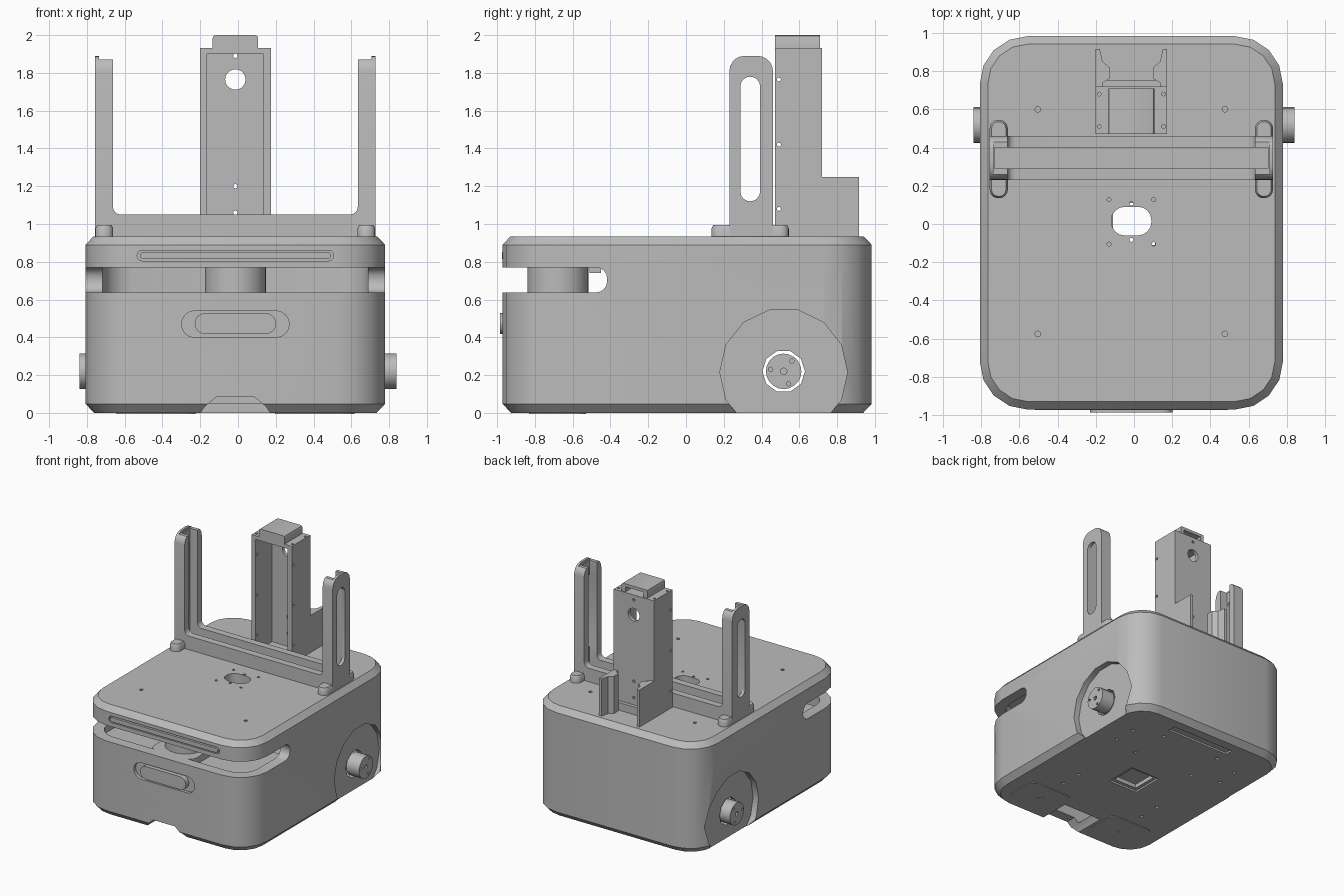
import bpy, bmesh, math

cube = bpy.data.objects.get("Cube")
if cube:
    bpy.data.objects.remove(cube)

grey = bpy.data.materials.new("plain grey")
grey.use_nodes = True
COLOUR = (0.5, 0.5, 0.5, 1)
grey.diffuse_color = COLOUR
grey.node_tree.nodes["Principled BSDF"].inputs["Base Color"].default_value = COLOUR

CX = -0.014      # shared centre line of the body, bracket and mast
parts = []


def rounded(u, v, w, h, r, n=4):
    """Outline of a rounded rectangle centred on (u, v)."""
    pts = []
    for k, (su, sv) in enumerate([(1, 1), (-1, 1), (-1, -1), (1, -1)]):
        for i in range(n + 1):
            a = math.radians(90) * (k + i / n)
            p = (u + su * (w / 2 - r) + r * math.cos(a),
                 v + sv * (h / 2 - r) + r * math.sin(a))
            if not pts or math.dist(p, pts[-1]) > 1e-5:
                pts.append(p)
    if math.dist(pts[0], pts[-1]) < 1e-5:
        pts.pop()
    return pts


def circle(u, v, r, n=16):
    return [(u + r * math.cos(math.tau * i / n), v + r * math.sin(math.tau * i / n))
            for i in range(n)]


def rect(u0, u1, v0, v1):
    return [(u0, v0), (u1, v0), (u1, v1), (u0, v1)]


def loft(name, axis, rings):
    """Join matching outlines, each given with its position along the axis."""
    place = {"x": lambda u, v, w: (w, u, v),
             "y": lambda u, v, w: (u, w, v),
             "z": lambda u, v, w: (u, v, w)}[axis]
    bm = bmesh.new()
    loops = [[bm.verts.new(place(u, v, w)) for u, v in pts] for w, pts in rings]
    for a, b in zip(loops, loops[1:]):
        for i in range(len(a)):
            j = (i + 1) % len(a)
            bm.faces.new((a[i], a[j], b[j], b[i]))
    bm.faces.new(loops[0])
    bm.faces.new(loops[-1])
    bmesh.ops.recalc_face_normals(bm, faces=bm.faces)
    mesh = bpy.data.meshes.new(name)
    bm.to_mesh(mesh)
    bm.free()
    mesh.materials.append(grey)
    obj = bpy.data.objects.new(name, mesh)
    bpy.context.collection.objects.link(obj)
    parts.append(obj)
    return obj


def prism(name, axis, pts, a, b):
    return loft(name, axis, [(a, pts), (b, pts)])


def cut(obj, axis, pts, a, b):
    """Remove an extruded outline from a part."""
    tool = prism("cutter", axis, pts, a, b)
    parts.remove(tool)
    mod = obj.modifiers.new("cut", "BOOLEAN")
    mod.operation, mod.solver, mod.object = "DIFFERENCE", "EXACT", tool
    bpy.context.view_layer.objects.active = obj
    bpy.ops.object.modifier_apply(modifier=mod.name)
    bpy.data.objects.remove(tool)


def bevel(obj, test, width, segments):
    """Round the edges whose two end points pass the test."""
    bm = bmesh.new()
    bm.from_mesh(obj.data)
    edges = [e for e in bm.edges if test(e.verts[0].co, e.verts[1].co)]
    bmesh.ops.bevel(bm, geom=edges, offset=width, segments=segments,
                    profile=0.5, affect="EDGES")
    bm.to_mesh(obj.data)
    bm.free()


# Hollow body with chamfered rims
def outline(inset):
    return rounded(CX, 0.006, 1.586 - 2 * inset, 1.954 - 2 * inset, 0.25 - inset)


body = loft("body_shell", "z", [(0, outline(0.045)), (0.048, outline(0)),
                                (0.89, outline(0)), (0.935, outline(0.042))])
cut(body, "z", outline(0.09), 0.05, 0.85)

# Scanner slot around the front
cut(body, "x", rounded(-0.81, 0.704, 0.786, 0.133, 0.06), -1, 1)

# Wheel recesses and axle holes
for s in (-1, 1):
    cut(body, "x", circle(0.517, 0.215, 0.338, 14), CX + s * 0.742, s * 1.0)
    cut(body, "x", circle(0.517, 0.22, 0.113, 10), s * 0.6, s * 1.0)

# Front recesses, scoop under the nose
cut(body, "y", rounded(CX, 0.47, 0.57, 0.14, 0.069), -1.1, -0.945)
cut(body, "y", rounded(CX, 0.833, 1.04, 0.056, 0.027), -1.1, -0.95)
cut(body, "y", [(CX - 0.22, -0.05), (CX + 0.22, -0.05), (CX + 0.16, 0.035),
                (CX + 0.1, 0.085), (CX - 0.1, 0.085), (CX - 0.16, 0.035)], -1.1, -0.66)

# Openings in the top and bottom plates
cut(body, "z", rounded(CX, 0.015, 0.21, 0.15, 0.07), 0.8, 1)
cut(body, "z", rect(-0.11, 0.11, -0.11, 0.11), -0.1, 0.1)
cut(body, "z", rect(-0.14, 0.14, -0.14, 0.14), -0.1, 0.015)
cut(body, "z", rect(-0.3, 0.3, 0.79, 0.86), -0.1, 0.015)
for s in (-1, 1):
    for x, y, r in [(0.49, 0.6, 0.015), (0.49, -0.575, 0.015),
                    (0.117, 0.128, 0.011), (0.117, -0.105, 0.011)]:
        cut(body, "z", circle(CX + s * x, y, r, 8), 0.8, 1)
    cut(body, "z", circle(CX, 0.012 + s * 0.095, 0.011, 8), 0.8, 1)
    for x, y in [(0.53, 0.6), (0.54, 0.41), (0.29, 0.35), (0.28, 0.69),
                 (0.41, -0.22), (0.41, -0.41)]:
        cut(body, "z", circle(CX + s * x, y, 0.016, 8), -0.1, 0.03)

# Caster plates under the front
for s, side in ((-1, "right"), (1, "left")):
    plate = prism(side + "_caster_plate", "z",
                  rounded(CX + s * 0.42, -0.68, 0.42, 0.3, 0.06), 0, 0.04)
    plate.location.z = -0.006
    cut(plate, "z", circle(CX + s * 0.42, -0.68, 0.03, 12), -0.1, 0.03)

# Front pill inserts
prism("front_button", "y", rounded(CX, 0.473, 0.43, 0.11, 0.054), -0.986, -0.93)
prism("front_light_bar", "y", rounded(CX, 0.833, 1.01, 0.036, 0.017), -0.974, -0.93)

# Scanner standing on an inner deck
prism("inner_deck", "z", rect(CX - 0.7, CX + 0.7, -0.8, -0.3), 0.56, 0.58)
prism("scanner_base", "z", rounded(CX, -0.68, 0.4, 0.4, 0.06), 0.58, 0.635)
prism("scanner", "z", circle(CX, -0.678, 0.162, 32), 0.635, 0.86)
prism("scanner_clip", "z", rect(CX - 0.05, CX + 0.05, -0.51, -0.45), 0.74, 0.86)

# Wheel hubs
for s, side in ((-1, "right"), (1, "left")):
    hub = prism(side + "_wheel_hub", "x", circle(0.517, 0.22, 0.094, 20), s * 0.72, s * 0.84)
    cut(hub, "x", circle(0.517, 0.22, 0.018, 8), s * 0.8, s * 0.9)
    for i in range(3):
        a = math.tau * i / 3 + 0.9
        cut(hub, "x", circle(0.517 + 0.07 * math.cos(a), 0.22 + 0.07 * math.sin(a), 0.012, 8),
            s * 0.8, s * 0.9)
    prism(side + "_wheel_axle", "x", circle(0.517, 0.22, 0.06, 16), s * 0.6, s * 0.72)


# U-shaped bracket with a channel along its inside
def u_shape(half, low, wall, floor, top, r):
    right = [(half, low), (half, top), (half - wall, top)]
    inner = half - wall - r
    for i in range(5):
        a = math.radians(90) * i / 4
        right.append((inner + r * math.cos(a), floor + r - r * math.sin(a)))
    return [(CX + x, z) for x, z in right] + [(CX - x, z) for x, z in reversed(right)]


bracket = prism("u_bracket", "y", u_shape(0.742, 0.93, 0.094, 1.05, 1.89, 0.04), 0.23, 0.46)
bevel(bracket, lambda a, b: min(a.z, b.z) > 1.88 and abs(a.y - b.y) < 1e-4, 0.08, 5)
cut(bracket, "y", u_shape(0.715, 0.97, 0.2, 1.15, 2.0, 0.04), 0.29, 0.4)
for s, side in ((-1, "right"), (1, "left")):
    cut(bracket, "x", rounded(0.34, 1.45, 0.105, 0.66, 0.052), CX + s * 0.5, s * 1.0)
    cut(bracket, "z", rect(*sorted((CX + s * 0.6, CX + s * 0.722)), 0.2, 0.5), 1.872, 2)
    foot = CX + s * 0.694
    pad = loft(side + "_bracket_foot", "z",
               [(0.93, rounded(foot, 0.34, 0.095, 0.41, 0.045)),
                (0.975, rounded(foot, 0.34, 0.095, 0.41, 0.045)),
                (0.995, rounded(foot, 0.34, 0.075, 0.39, 0.035))])
    cut(pad, "z", rect(*sorted((CX + s * 0.715, CX + s * 0.5)), 0.29, 0.4), 0.97, 1.1)

# Mast: a channel open to the front
mast = prism("mast", "z", rect(CX - 0.188, CX + 0.188, 0.472, 0.72), 0.93, 1.932)
cut(mast, "z", rect(CX - 0.15, CX + 0.15, 0.4, 0.69), 0.95, 1.9)
cut(mast, "y", circle(CX, 1.765, 0.054, 20), 0.6, 0.8)
for z in (1.89, 1.2, 1.06):
    cut(mast, "y", circle(CX, z, 0.012, 8), 0.6, 0.8)
for z in (1.765, 1.42, 1.08):
    cut(mast, "x", circle(0.492, z, 0.011, 8), -0.5, 0.5)
for s in (-1, 1):
    for y in (0.51, 0.68):
        cut(mast, "z", circle(CX + s * 0.168, y, 0.01, 8), 1.85, 2)

# Cap on the mast, open to the back
cap = prism("mast_cap", "z", rect(CX - 0.12, CX + 0.12, 0.472, 0.71), 1.93, 2.0)
bevel(cap, lambda a, b: min(a.z, b.z) > 1.99 and abs(a.x - b.x) < 1e-4, 0.015, 2)
cut(cap, "y", rect(CX - 0.085, CX + 0.085, 1.9, 1.975), 0.52, 0.8)

# Rear guide walls on the mast
prism("rear_guide_plate", "z", rect(CX - 0.188, CX + 0.188, 0.715, 0.75), 0.93, 1.0)
for s, side in ((-1, "right"), (1, "left")):
    wall = [(0.188, 0.71), (0.188, 0.915), (0.165, 0.915), (0.15, 0.85),
            (0.115, 0.82), (0.115, 0.76), (0.15, 0.74), (0.15, 0.71)]
    guide = prism(side + "_rear_guide", "z", [(CX + s * x, y) for x, y in wall], 0.93, 1.25)

# Shading: smooth curves, sharp edges
for obj in parts:
    bpy.ops.object.select_all(action="DESELECT")
    obj.select_set(True)
    bpy.context.view_layer.objects.active = obj
    bpy.ops.object.shade_smooth_by_angle(angle=math.radians(28))
